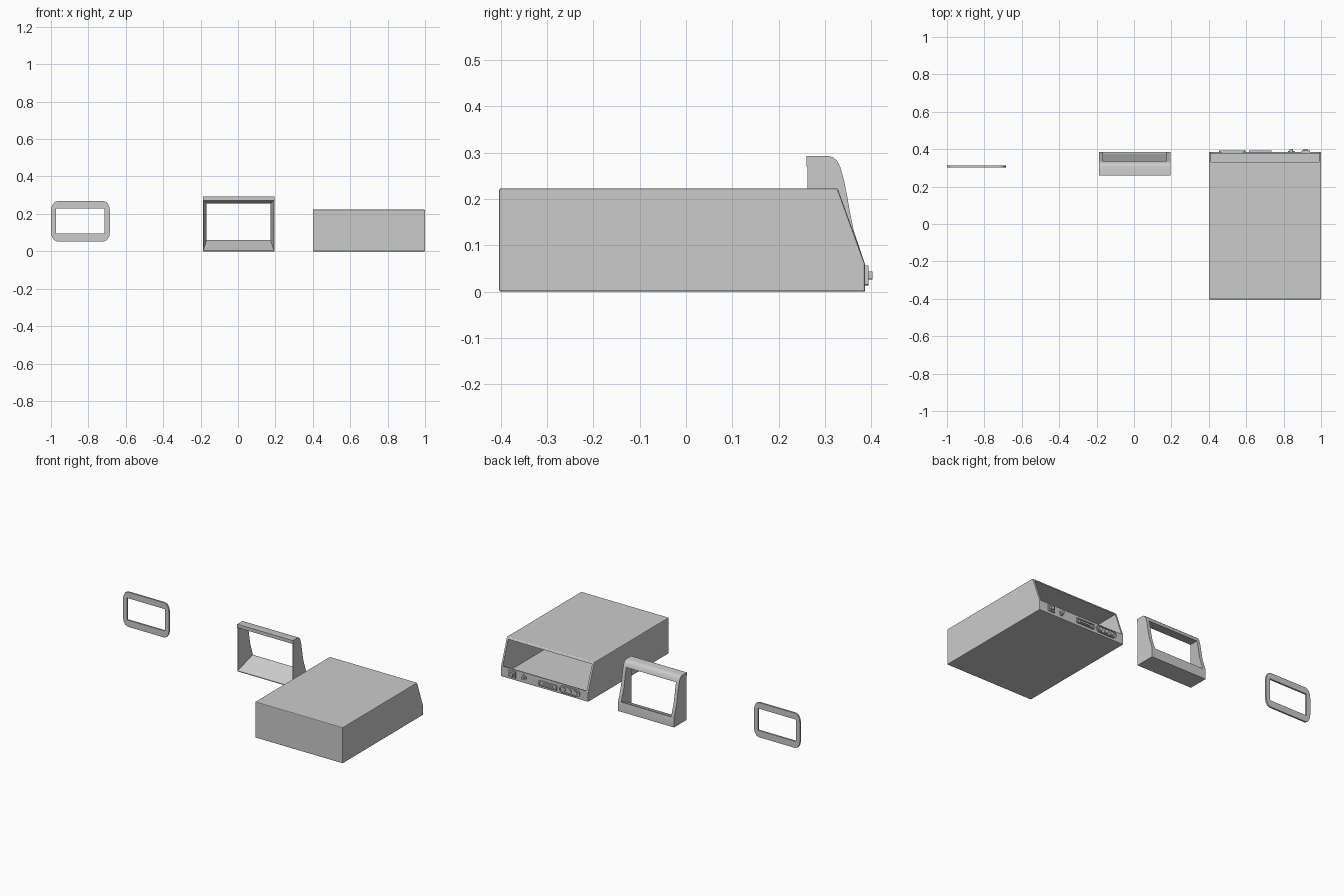
import bpy, bmesh, math
from mathutils import Vector

if "Cube" in bpy.data.objects:
    bpy.data.objects.remove(bpy.data.objects["Cube"])


def finish(name, bm, bevel=0.0, hide=False):
    bmesh.ops.recalc_face_normals(bm, faces=bm.faces[:])
    me = bpy.data.meshes.new(name)
    bm.to_mesh(me)
    bm.free()
    ob = bpy.data.objects.new(name, me)
    bpy.context.collection.objects.link(ob)
    if bevel:
        m = ob.modifiers.new("edge", 'BEVEL')
        m.width, m.segments, m.limit_method = bevel, 2, 'ANGLE'
    if hide:
        ob.hide_render = True
        ob.hide_set(True)
    return ob


def loft(name, loops, **kw):
    """Solid skinned through loops of equal point count, capped at the ends."""
    bm = bmesh.new()
    rows = [[bm.verts.new(p) for p in loop] for loop in loops]
    n = len(rows[0])
    for a, b in zip(rows, rows[1:]):
        for i in range(n):
            j = (i + 1) % n
            bm.faces.new((a[i], a[j], b[j], b[i]))
    bm.faces.new(rows[0])
    bm.faces.new(rows[-1])
    return finish(name, bm, **kw)


def side_prism(name, pts, x0, x1, **kw):
    return loft(name, [[(x, y, z) for y, z in pts] for x in (x0, x1)], **kw)


def front_prism(name, pts, y0, y1, **kw):
    return loft(name, [[(x, y, z) for x, z in pts] for y in (y0, y1)], **kw)


def rect(x0, x1, z0, z1):
    return [(x0, z0), (x1, z0), (x1, z1), (x0, z1)]


def round_rect(x0, x1, z0, z1, rx, rz, n=4):
    pts = []
    corners = [(x1 - rx, z1 - rz), (x0 + rx, z1 - rz), (x0 + rx, z0 + rz), (x1 - rx, z0 + rz)]
    for k, (cx, cz) in enumerate(corners):
        for i in range(n + 1):
            a = math.pi / 2 * (k + i / n)
            pts.append((cx + rx * math.cos(a), cz + rz * math.sin(a)))
    return pts


def cut(ob, cutter):
    m = ob.modifiers.new("cut", 'BOOLEAN')
    m.object, m.operation, m.solver = cutter, 'DIFFERENCE', 'EXACT'


def smooth(ob):
    bpy.ops.object.select_all(action='DESELECT')
    ob.select_set(True)
    bpy.context.view_layer.objects.active = ob
    bpy.ops.object.shade_smooth_by_angle(angle=math.radians(30))


# Hollow case with a sloping open face
case = side_prism("case_shell", [(-.403, 0), (.386, 0), (.386, .06), (.327, .223), (-.403, .223)],
                  .4, 1.0, bevel=.004)
hollow = side_prism("case_cutter", [(-.39, .012), (.374, .012), (.374, .062), (.43, .068), (.43, .211), (-.39, .211)],
                    .412, .988, hide=True)
cut(case, hollow)

# Port surrounds on the lower strip, each a raised frame with an opening
Y = .384
ports = [("square_socket", rect(.895, .94, .016, .056), rect(.903, .932, .024, .048)),
         ("slot_frame", rect(.615, .735, .016, .046), rect(.622, .728, .022, .040)),
         ("oval_panel", round_rect(.455, .595, .013, .056, .021, .0215),
          round_rect(.462, .588, .019, .050, .0155, .0155))]
for name, outer, inner in ports:
    frame = front_prism(name, outer, Y, .394)
    cut(frame, front_prism(name + "_cutter", inner, .388, .41, hide=True))

# Details inside the ports
front_prism("slot_tongue", rect(.64, .71, .028, .034), Y, .392)
for i, x in enumerate((.485, .525, .565)):
    front_prism(f"panel_button_{i + 1}", round_rect(x - .012, x + .012, .024, .046, .009, .009), Y, .394)
front_prism("socket_plug", rect(.907, .928, .027, .043), Y, .402)

# Knob: flange and stem
front_prism("knob_flange", round_rect(.824, .858, .018, .052, .017, .017), Y, .391)
front_prism("knob_stem", round_rect(.832, .850, .026, .044, .009, .009), Y, .402)

# Display bezel: curved-front body with a tapering window
bezel = side_prism("display_bezel",
                   [(.26, .270), (.26, .293), (.306, .293), (.317, .290), (.326, .282), (.333, .268),
                    (.341, .240), (.347, .210), (.353, .175), (.361, .135), (.386, .06), (.386, 0),
                    (.262, 0), (.262, .270)], -.188, .195)


def window_loop(x0, x1, bottom, top):
    (y0, z0), (y1, z1) = bottom, top
    return [(x0, y0, z0), (x1, y0, z0), (x1, y1, z1), (x0, y1, z1)]


window = loft("bezel_cutter", [window_loop(-.186, .193, (.255, .001), (.255, .273)),
                               window_loop(-.168, .174, (.378, .06), (.333, .256)),
                               window_loop(-.168, .174, (.43, .06), (.43, .256))], hide=True)
cut(bezel, window)
smooth(bezel)

# Thin gasket ring with rounded corners
gasket = front_prism("display_gasket", round_rect(-1.0, -.684, .053, .268, .032, .055, 3), .301, .312)
cut(gasket, front_prism("gasket_cutter", rect(-.973, -.713, .094, .230), .29, .33, hide=True))
